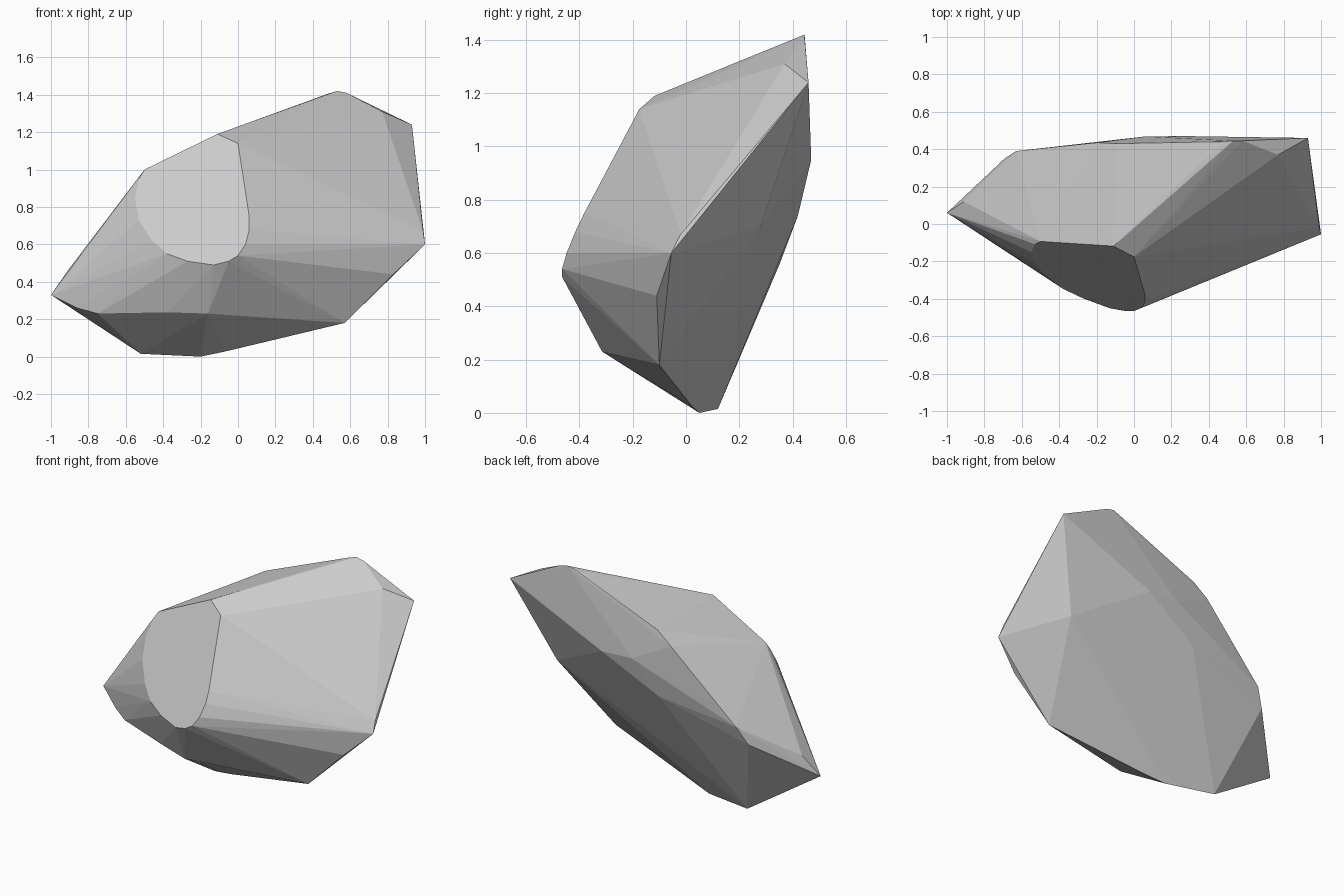
import bpy, bmesh

# Outline (x, z) of the slanted flat facet on the front; y comes from its plane
front_facet = [
    (-0.50, 1.00), (-0.53, 0.95), (-0.55, 0.85), (-0.53, 0.73), (-0.46, 0.62),
    (-0.38, 0.55), (-0.27, 0.51), (-0.13, 0.49), (-0.05, 0.51), (0.0, 0.54),
    (0.04, 0.60), (0.06, 0.68), (0.06, 0.75), (0.0, 1.14), (-0.11, 1.19),
]
points = [(x, -0.726 - 0.3 * x + 0.483 * z, z) for x, z in front_facet]

# Left tip and lower front ridge
points += [(-1.0, 0.06, 0.33), (-0.91, 0.12, 0.46), (-0.86, -0.02, 0.26),
           (-0.75, -0.08, 0.23), (-0.38, -0.24, 0.237), (-0.16, -0.315, 0.23)]

# Narrow base
points += [(-0.52, 0.12, 0.015), (-0.20, 0.05, 0.0), (-0.07, 0.02, 0.027)]

# Right edge and its lower corner
points += [(1.0, -0.055, 0.60), (0.99, -0.02, 0.67), (0.83, -0.11, 0.44), (0.57, -0.10, 0.18)]

# Peak
points += [(0.48, 0.44, 1.405), (0.53, 0.445, 1.42), (0.58, 0.445, 1.41),
           (0.77, 0.37, 1.31), (0.93, 0.46, 1.24)]

# Back ridge and broad back face
points += [(-0.10, 0.43, 1.17), (-0.20, 0.435, 1.09), (0.06, 0.468, 0.96),
           (0.27, 0.47, 0.95), (-0.45, 0.41, 0.80), (-0.63, 0.39, 0.67),
           (-0.69, 0.352, 0.56), (-0.10, 0.42, 0.74), (0.72, 0.28, 0.70)]

# Wrap the corners in a convex faceted shell
bm = bmesh.new()
for p in points:
    bm.verts.new(p)
bmesh.ops.convex_hull(bm, input=bm.verts[:])
loose = [v for v in bm.verts if not v.link_faces]
bmesh.ops.delete(bm, geom=loose, context='VERTS')
bmesh.ops.recalc_face_normals(bm, faces=bm.faces[:])

mesh = bpy.data.meshes.new("rock")
bm.to_mesh(mesh)
bm.free()
rock = bpy.data.objects.new("rock", mesh)
bpy.context.collection.objects.link(rock)
